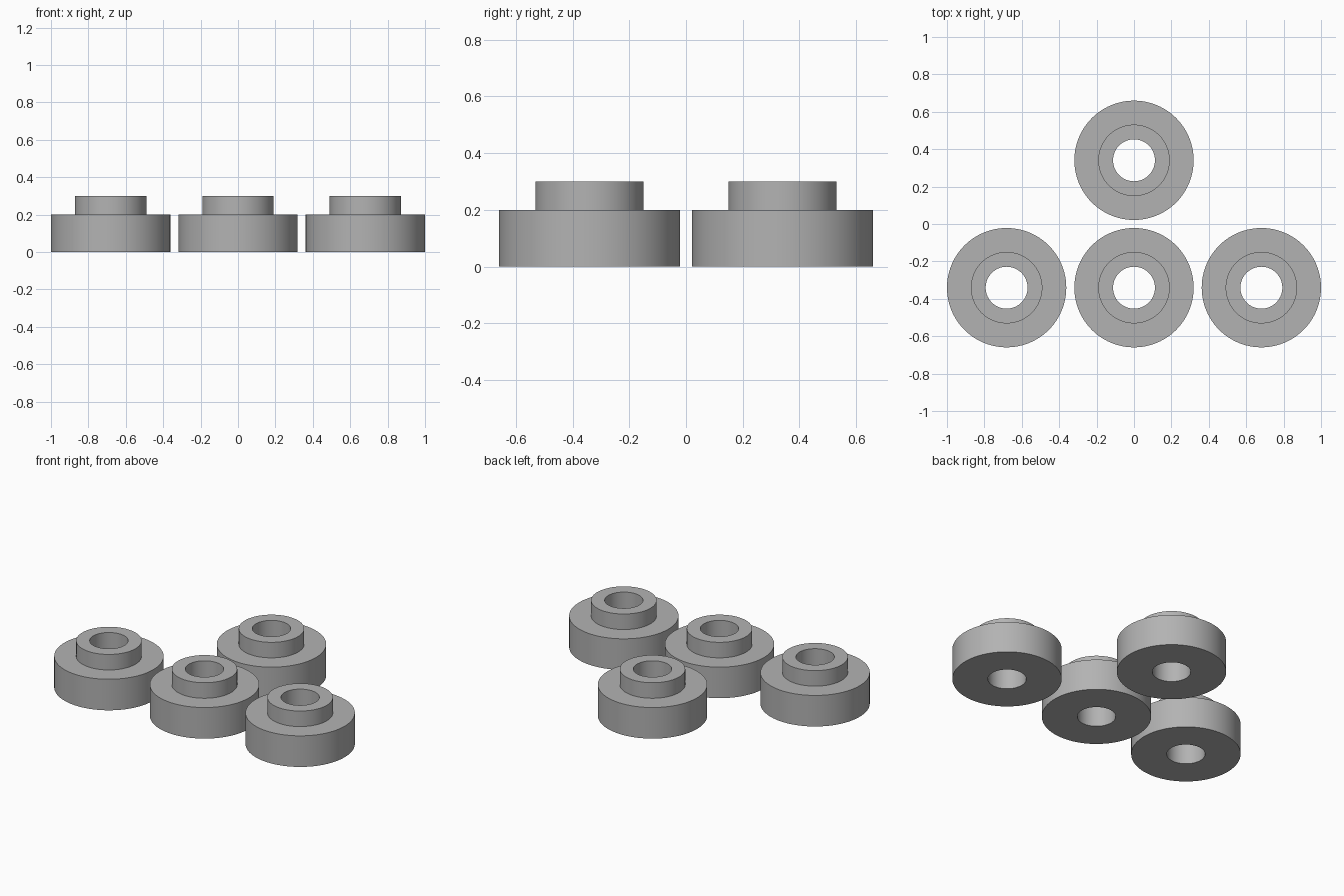
import bpy, bmesh, math

if "Cube" in bpy.data.objects:
    bpy.data.objects.remove(bpy.data.objects["Cube"])

SEGMENTS = 96
SPACING = 0.681      # distance between neighbouring bushings
# closed cross-section (radius, height): flange, raised collar, through bore
PROFILE = [(0.112, 0.0), (0.319, 0.0), (0.319, 0.2),
           (0.191, 0.2), (0.191, 0.3), (0.112, 0.3)]

grey = bpy.data.materials.new("plain grey")
grey.diffuse_color = (0.45, 0.45, 0.45, 1)
grey.use_nodes = True
grey.node_tree.nodes["Principled BSDF"].inputs["Base Color"].default_value = grey.diffuse_color


def bushing(name, x, y):
    """Stepped ring made by revolving the profile about z."""
    bm = bmesh.new()
    rings = []
    for i in range(SEGMENTS):
        a = 2 * math.pi * i / SEGMENTS
        rings.append([bm.verts.new((r * math.cos(a), r * math.sin(a), z))
                      for r, z in PROFILE])
    n = len(PROFILE)
    for i in range(SEGMENTS):
        p, q = rings[i], rings[(i + 1) % SEGMENTS]
        for k in range(n):
            m = (k + 1) % n
            bm.faces.new((p[k], q[k], q[m], p[m]))
    bmesh.ops.recalc_face_normals(bm, faces=bm.faces)
    mesh = bpy.data.meshes.new(name)
    bm.to_mesh(mesh)
    bm.free()
    mesh.materials.append(grey)
    obj = bpy.data.objects.new(name, mesh)
    obj.location = (x, y, 0)
    bpy.context.collection.objects.link(obj)
    # smooth walls, sharp rims
    bpy.ops.object.select_all(action='DESELECT')
    obj.select_set(True)
    bpy.context.view_layer.objects.active = obj
    bpy.ops.object.shade_smooth_by_angle(angle=math.radians(30))


# front row of three, one behind the middle
bushing("left_bushing", -SPACING, -SPACING / 2)
bushing("middle_bushing", 0, -SPACING / 2)
bushing("right_bushing", SPACING, -SPACING / 2)
bushing("back_bushing", 0, SPACING / 2)
